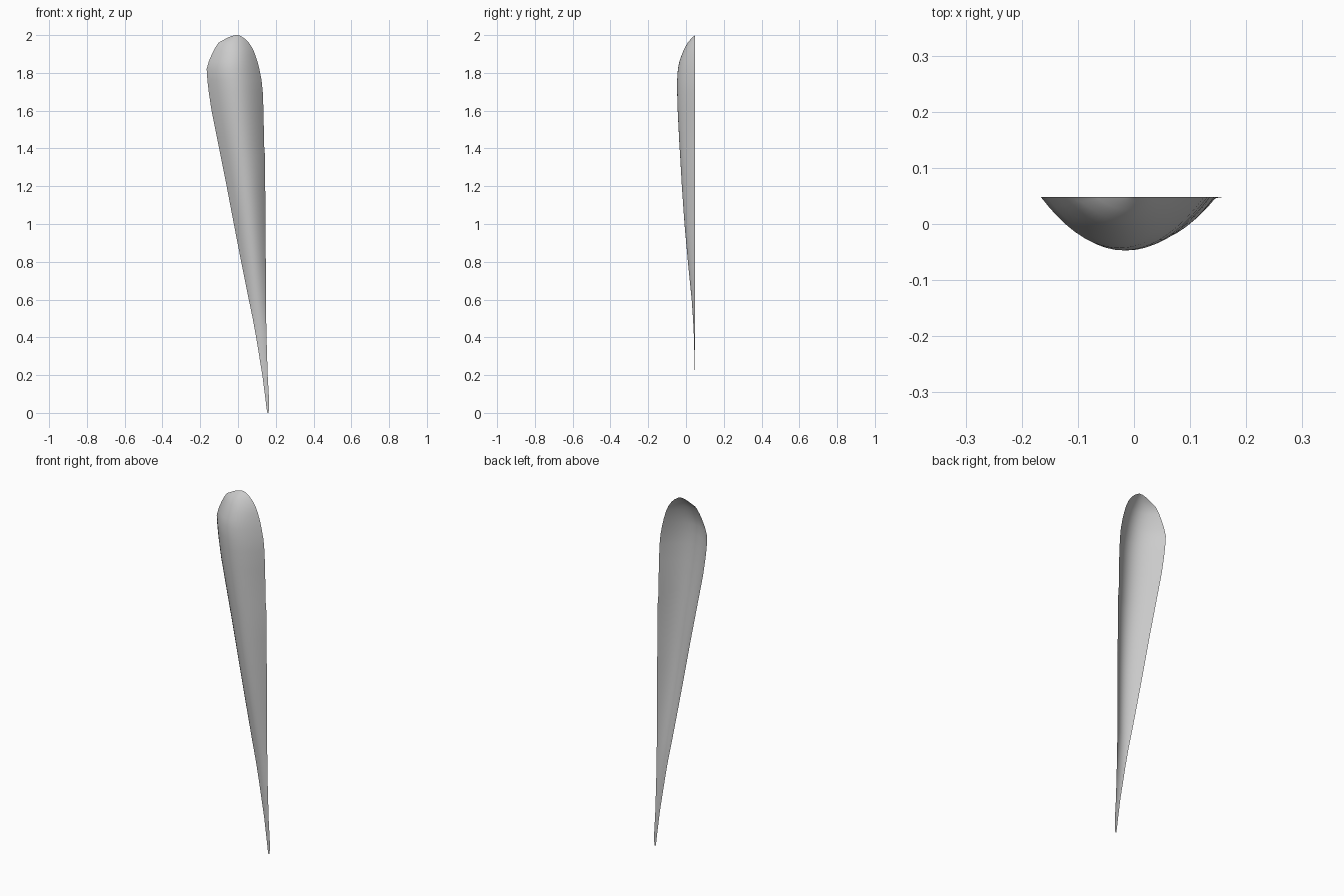
import bpy, bmesh

# Outline rows of the blade: height, left edge, right edge, bulge depth
ROWS = [
    (0.000, 0.155, 0.161, 0.000), (0.025, 0.151, 0.165, 0.000),
    (0.06, 0.147, 0.165, 0.000), (0.20, 0.129, 0.157, 0.001),
    (0.40, 0.096, 0.151, 0.006), (0.50, 0.078, 0.149, 0.011),
    (0.60, 0.057, 0.148, 0.018), (0.80, 0.017, 0.147, 0.038),
    (1.00, -0.022, 0.146, 0.056), (1.20, -0.060, 0.144, 0.070),
    (1.36, -0.092, 0.143, 0.079), (1.42, -0.104, 0.138, 0.083),
    (1.60, -0.140, 0.135, 0.092), (1.70, -0.155, 0.131, 0.095),
    (1.76, -0.162, 0.125, 0.095), (1.82, -0.166, 0.113, 0.091),
    (1.86, -0.155, 0.103, 0.083), (1.90, -0.138, 0.090, 0.069),
    (1.93, -0.123, 0.077, 0.056), (1.96, -0.103, 0.057, 0.039),
    (1.98, -0.067, 0.037, 0.022), (1.993, -0.040, 0.018, 0.008),
    (2.000, -0.014, 0.004, 0.000),
]
COLS = 18
BACK_Y = 0.048

# Open curved shell: a bowed cross-section lofted along the outline
bm = bmesh.new()
grid = []
for z, left, right, depth in ROWS:
    row = []
    for i in range(COLS + 1):
        u = 2 * i / COLS - 1
        x = (left + right) / 2 + u * (right - left) / 2
        row.append(bm.verts.new((x, BACK_Y - depth * (1 - u * u), z)))
    grid.append(row)
for low, high in zip(grid, grid[1:]):
    for i in range(COLS):
        bm.faces.new((low[i], low[i + 1], high[i + 1], high[i]))

mesh = bpy.data.meshes.new("blade_shell")
bm.to_mesh(mesh)
bm.free()
mesh.shade_smooth()
blade = bpy.data.objects.new("blade_shell", mesh)
bpy.context.collection.objects.link(blade)
